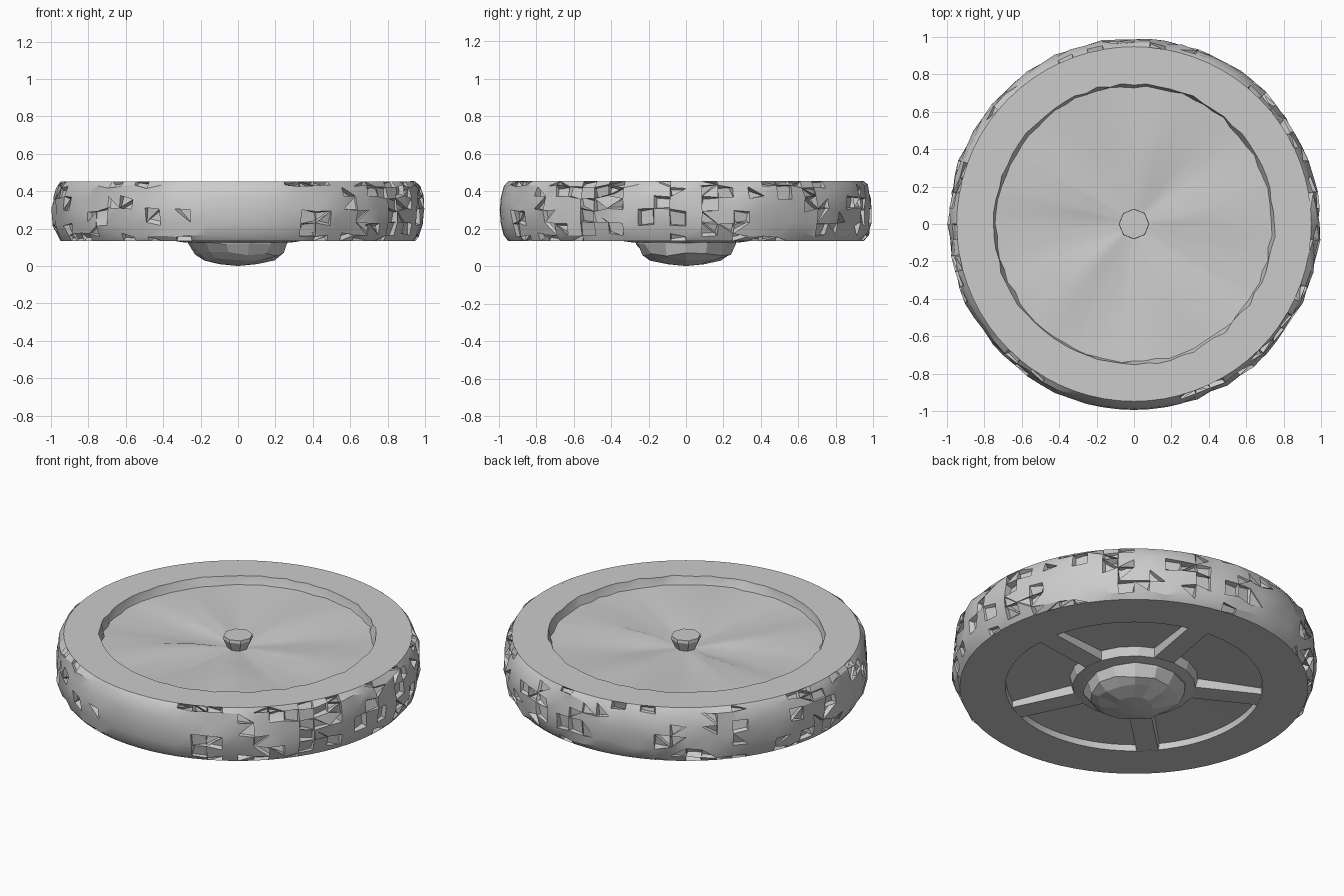
import bpy, bmesh, math, random
from mathutils import Vector

random.seed(4)
if "Cube" in bpy.data.objects:
    bpy.data.objects.remove(bpy.data.objects["Cube"], do_unlink=True)

grey = bpy.data.materials.new("plain grey")
grey.use_nodes = True
shade = (0.6, 0.6, 0.6, 1)
grey.diffuse_color = shade
grey.node_tree.nodes["Principled BSDF"].inputs["Base Color"].default_value = shade

SPOKES = [math.radians(8 + 72 * k) for k in range(5)]


def lathe(profile, sides, closed=False):
    """Revolve (radius, height) points about z."""
    bm = bmesh.new()
    rings = []
    for r, z in profile:
        rings.append([bm.verts.new((r * math.cos(a), r * math.sin(a), z))
                      for a in (math.tau * i / sides for i in range(sides))])
    pairs = list(zip(rings, rings[1:]))
    if closed:
        pairs.append((rings[-1], rings[0]))
    for low, high in pairs:
        for i in range(sides):
            j = (i + 1) % sides
            bm.faces.new((low[i], low[j], high[j], high[i]))
    bmesh.ops.remove_doubles(bm, verts=bm.verts, dist=0.0005)
    bmesh.ops.recalc_face_normals(bm, faces=bm.faces)
    return bm


def finish(bm, name, angle=None):
    mesh = bpy.data.meshes.new(name)
    bm.to_mesh(mesh)
    bm.free()
    obj = bpy.data.objects.new(name, mesh)
    bpy.context.collection.objects.link(obj)
    mesh.materials.append(grey)
    if angle:
        bpy.ops.object.select_all(action='DESELECT')
        obj.select_set(True)
        bpy.context.view_layer.objects.active = obj
        bpy.ops.object.shade_smooth_by_angle(angle=math.radians(angle))


# Tyre with a rounded, chipped tread
tread = [(0.948, 0.133), (0.973, 0.165), (0.988, 0.225), (0.994, 0.3),
         (0.988, 0.365), (0.973, 0.425), (0.948, 0.453)]
bm = lathe(tread + [(0.75, 0.453), (0.735, 0.40), (0.68, 0.3), (0.70, 0.133)], 72, True)


def is_tread(p):
    """Outer tread, apart from a smooth patch at the front."""
    return p.xy.length > 0.955 and abs(math.atan2(p.x, -p.y)) > 0.25


for v in bm.verts:
    r = v.co.xy.length
    if is_tread(v.co):
        v.co.xy *= 1 + random.uniform(-0.012, 0.006)
        v.co.z += random.uniform(-0.012, 0.012)
    elif 0.72 < r < 0.76:
        v.co.xy *= 1 + random.uniform(-0.012, 0.012)
chips = [f for f in bm.faces
         if is_tread(f.calc_center_median()) and random.random() < 0.38]
split = [f for f in chips if random.random() < 0.65]
shards = bmesh.ops.triangulate(bm, faces=split)["faces"]
blocks = [f for f in chips if f.is_valid and len(f.verts) == 4]
for f in blocks + [f for f in shards if random.random() < 0.6]:
    bmesh.ops.inset_individual(bm, faces=[f], thickness=0.004,
                               depth=-random.uniform(0.012, 0.032))
    for v in f.verts:
        v.co += Vector([random.uniform(-0.012, 0.012) for _ in range(3)])
finish(bm, "tyre", 30)

# Wheel disc: shallow folded dish above, recessed floor below
bm = lathe([(0, 0.375), (0.06, 0.375), (0.25, 0.387), (0.5, 0.398), (0.745, 0.405),
            (0.72, 0.168), (0.5, 0.178), (0.33, 0.185), (0, 0.185)], 60)
for v in bm.verts:
    r = v.co.xy.length
    if 0.2 < r < 0.6 and v.co.z > 0.3:
        a = math.atan2(v.co.y, v.co.x)
        v.co.z += 0.010 * math.cos(5 * (a - SPOKES[0])) + random.uniform(-0.004, 0.004)
finish(bm, "wheel_disc", 20)

# Spokes on the underside, flush with the tyre wall
for n, a in enumerate(SPOKES):
    bm = bmesh.new()
    bmesh.ops.create_cube(bm, size=1)
    out = Vector((math.cos(a), math.sin(a), 0))
    side = Vector((-out.y, out.x, 0))
    for v in bm.verts:
        r = 0.72 if v.co.x > 0 else 0.30
        w = 0.06 if v.co.z < 0 else 0.08
        z = 0.135 if v.co.z < 0 else 0.25
        v.co = out * r + side * (w if v.co.y > 0 else -w) + Vector((0, 0, z))
    finish(bm, f"spoke_{n + 1}")

# Flat collar around the hub
finish(lathe([(0, 0.125), (0.28, 0.125), (0.335, 0.133), (0.36, 0.22), (0, 0.22)], 20),
       "hub_collar")

# Faceted domed boss below the collar
bm = lathe([(0, 0.006), (0.10, 0.01), (0.19, 0.04), (0.245, 0.065),
            (0.275, 0.122), (0.28, 0.15)], 14)
for v in bm.verts:
    if 0.02 < v.co.z < 0.13:
        v.co.xy *= 1 + random.uniform(-0.07, 0.05)
        v.co.z += random.uniform(-0.012, 0.010)
    elif v.co.z < 0.008:
        v.co.z = 0
finish(bm, "hub_boss")

# Small flared cap in the middle of the top
finish(lathe([(0, 0.36), (0.05, 0.36), (0.082, 0.43), (0.08, 0.448), (0, 0.448)], 8), "hub_cap")
